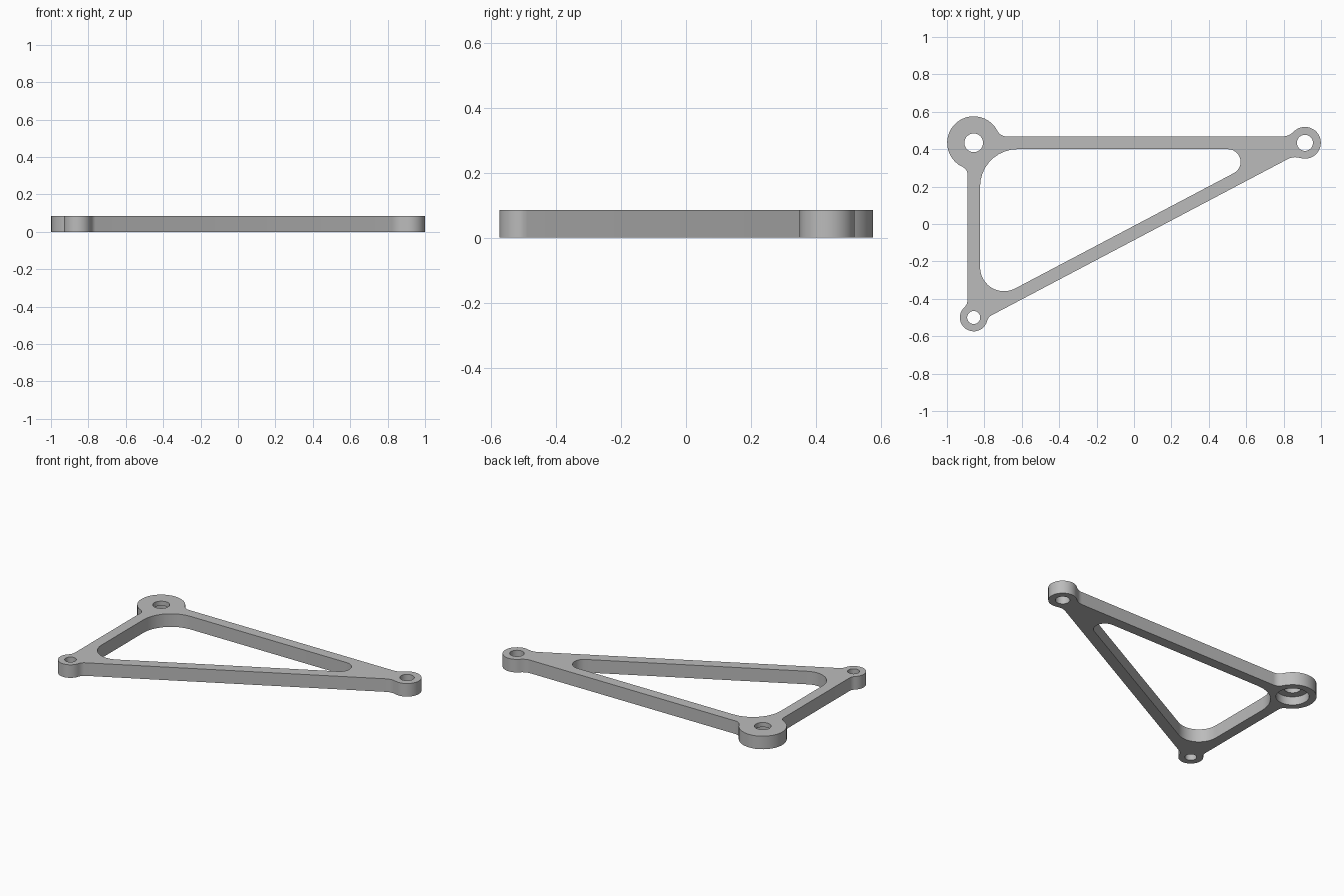
import bpy, bmesh, math
from mathutils import Vector

if "Cube" in bpy.data.objects:
    bpy.data.objects.remove(bpy.data.objects["Cube"], do_unlink=True)

HEIGHT = 0.085
HALF_BAR = 0.034
LEDGE = 0.055       # height of the counterbore shoulder
STEP = math.radians(10)

# Bosses in counter-clockwise order: centre, radius, fillet before, fillet after,
# inner corner radius
BOSSES = [
    (Vector((-0.857, 0.434)), 0.142, 0.055, 0.040, 0.200),
    (Vector((-0.857, -0.500)), 0.074, 0.048, 0.048, 0.128),
    (Vector((0.914, 0.434)), 0.085, 0.085, 0.080, 0.068),
]


def arc(centre, start, end, ccw=True):
    """Points on a circular arc between two points."""
    p, q = start - centre, end - centre
    a = math.atan2(p.y, p.x)
    sweep = (math.atan2(q.y, q.x) - a) % math.tau
    if not ccw:
        sweep -= math.tau
    n = max(3, math.ceil(abs(sweep) / STEP))
    return [centre + p.length * Vector((math.cos(a + sweep * i / n),
                                        math.sin(a + sweep * i / n)))
            for i in range(n + 1)]


def circle(centre, radius, n=36):
    return [centre + radius * Vector((math.cos(math.tau * i / n),
                                      math.sin(math.tau * i / n)))
            for i in range(n)]


def outlines():
    """Outer contour with filleted bosses, and the rounded triangular opening."""
    outer, inner = [], []
    for i, (c, r, f1, f2, corner) in enumerate(BOSSES):
        d1 = (c - BOSSES[i - 1][0]).normalized()
        d2 = (BOSSES[(i + 1) % 3][0] - c).normalized()
        n1, n2 = Vector((d1.y, -d1.x)), Vector((d2.y, -d2.x))

        def fillet(along, normal, f):
            reach = math.sqrt((r + f) ** 2 - (HALF_BAR + f) ** 2)
            centre = c + along * reach + normal * (HALF_BAR + f)
            return centre, centre - normal * f, c + (centre - c) * r / (r + f)

        k1, line1, touch1 = fillet(-d1, n1, f1)
        k2, line2, touch2 = fillet(d2, n2, f2)
        outer += arc(k1, line1, touch1, False)[:-1]
        outer += arc(c, touch1, touch2)
        outer += arc(k2, touch2, line2, False)[1:]

        half = d2.angle(-d1) / 2
        k = c + (d2 - d1).normalized() * (HALF_BAR + corner) / math.sin(half)
        inner += arc(k, k + n1 * corner, k + n2 * corner)
    return outer, inner


bm = bmesh.new()
top_edges, bottom_edges = [], []


def wall(rings):
    """Join stacked (points, height) rings from the top face to the bottom face."""
    loops = [[bm.verts.new((p.x, p.y, z)) for p in pts] for pts, z in rings]
    n = len(loops[0])
    for a, b in zip(loops, loops[1:]):
        for i in range(n):
            j = (i + 1) % n
            bm.faces.new((a[i], a[j], b[j], b[i]))
    for loop, edges in ((loops[0], top_edges), (loops[-1], bottom_edges)):
        edges += [bm.edges.get((loop[i], loop[(i + 1) % n])) for i in range(n)]


# Outer rim and central opening
for contour in outlines():
    wall([(contour, HEIGHT), (contour, 0)])

# Counterbored hole in the large boss
big = BOSSES[0][0]
small_ring, wide_ring = circle(big, 0.05), circle(big, 0.098)
wall([(small_ring, HEIGHT), (small_ring, LEDGE), (wide_ring, LEDGE), (wide_ring, 0)])

# Plain holes in the small bosses
for boss, radius in ((BOSSES[1], 0.035), (BOSSES[2], 0.043)):
    ring = circle(boss[0], radius)
    wall([(ring, HEIGHT), (ring, 0)])

# Flat top and bottom faces
for edges, z in ((top_edges, 1), (bottom_edges, -1)):
    bmesh.ops.triangle_fill(bm, edges=edges, use_beauty=True, normal=(0, 0, z))
bmesh.ops.recalc_face_normals(bm, faces=bm.faces[:])

mesh = bpy.data.meshes.new("triangular_bracket")
bm.to_mesh(mesh)
bm.free()
bracket = bpy.data.objects.new("triangular_bracket", mesh)
bpy.context.collection.objects.link(bracket)

# Grey finish
grey = bpy.data.materials.new("plain_grey")
grey.use_nodes = True
colour = (0.5, 0.5, 0.5, 1)
grey.diffuse_color = colour
grey.node_tree.nodes["Principled BSDF"].inputs["Base Color"].default_value = colour
mesh.materials.append(grey)

bpy.ops.object.select_all(action="DESELECT")
bracket.select_set(True)
bpy.context.view_layer.objects.active = bracket
bpy.ops.object.shade_smooth_by_angle(angle=math.radians(30))
